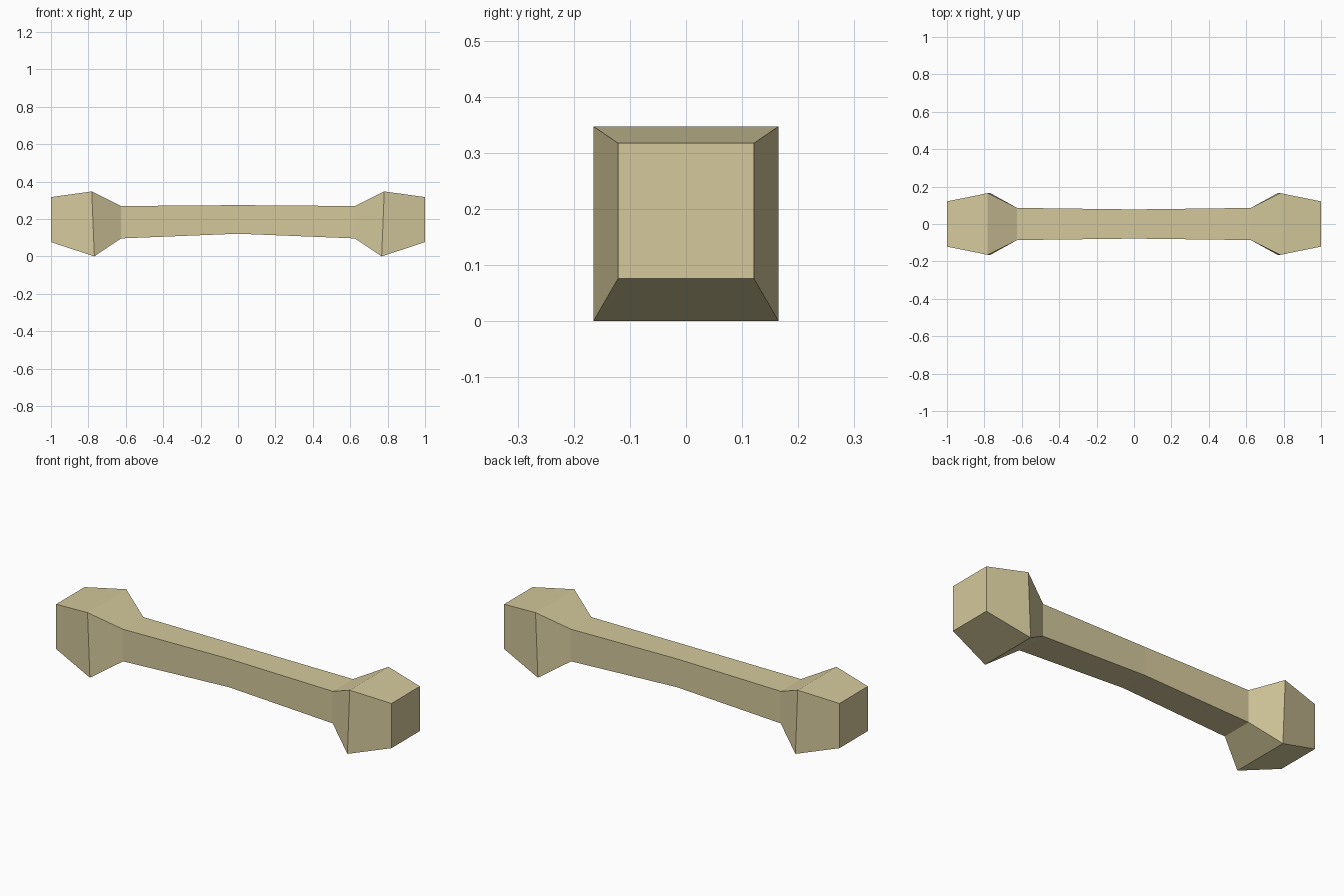
import bpy, bmesh

if "Cube" in bpy.data.objects:
    bpy.data.objects.remove(bpy.data.objects["Cube"])

bone = bpy.data.materials.new("bone_tan")
bone.diffuse_color = (0.66, 0.58, 0.33, 1)
bone.use_nodes = True
bone.node_tree.nodes["Principled BSDF"].inputs["Base Color"].default_value = bone.diffuse_color

# Half of the cross-sections: x at bottom, x at top, half width, bottom z, top z
half = [
    (0.0, 0.0, 0.078, 0.121, 0.274),       # middle of shaft
    (0.625, 0.625, 0.086, 0.096, 0.269),   # end of shaft
    (0.768, 0.782, 0.165, 0.0, 0.347),     # widest part of knob
    (1.0, 1.0, 0.121, 0.076, 0.317),       # flat end
]
sections = [(-a, -b, w, lo, hi) for a, b, w, lo, hi in reversed(half[1:])] + half

# Loft square rings along the length
bm = bmesh.new()
rings = []
for xb, xt, w, lo, hi in sections:
    rings.append([bm.verts.new(p) for p in
                  ((xb, -w, lo), (xb, w, lo), (xt, w, hi), (xt, -w, hi))])
for r, s in zip(rings, rings[1:]):
    for i in range(4):
        j = (i + 1) % 4
        bm.faces.new((r[i], r[j], s[j], s[i]))
bm.faces.new(rings[0])
bm.faces.new(rings[-1])
bmesh.ops.recalc_face_normals(bm, faces=bm.faces)

mesh = bpy.data.meshes.new("bone")
bm.to_mesh(mesh)
bm.free()
mesh.materials.append(bone)
bpy.context.collection.objects.link(bpy.data.objects.new("bone", mesh))
